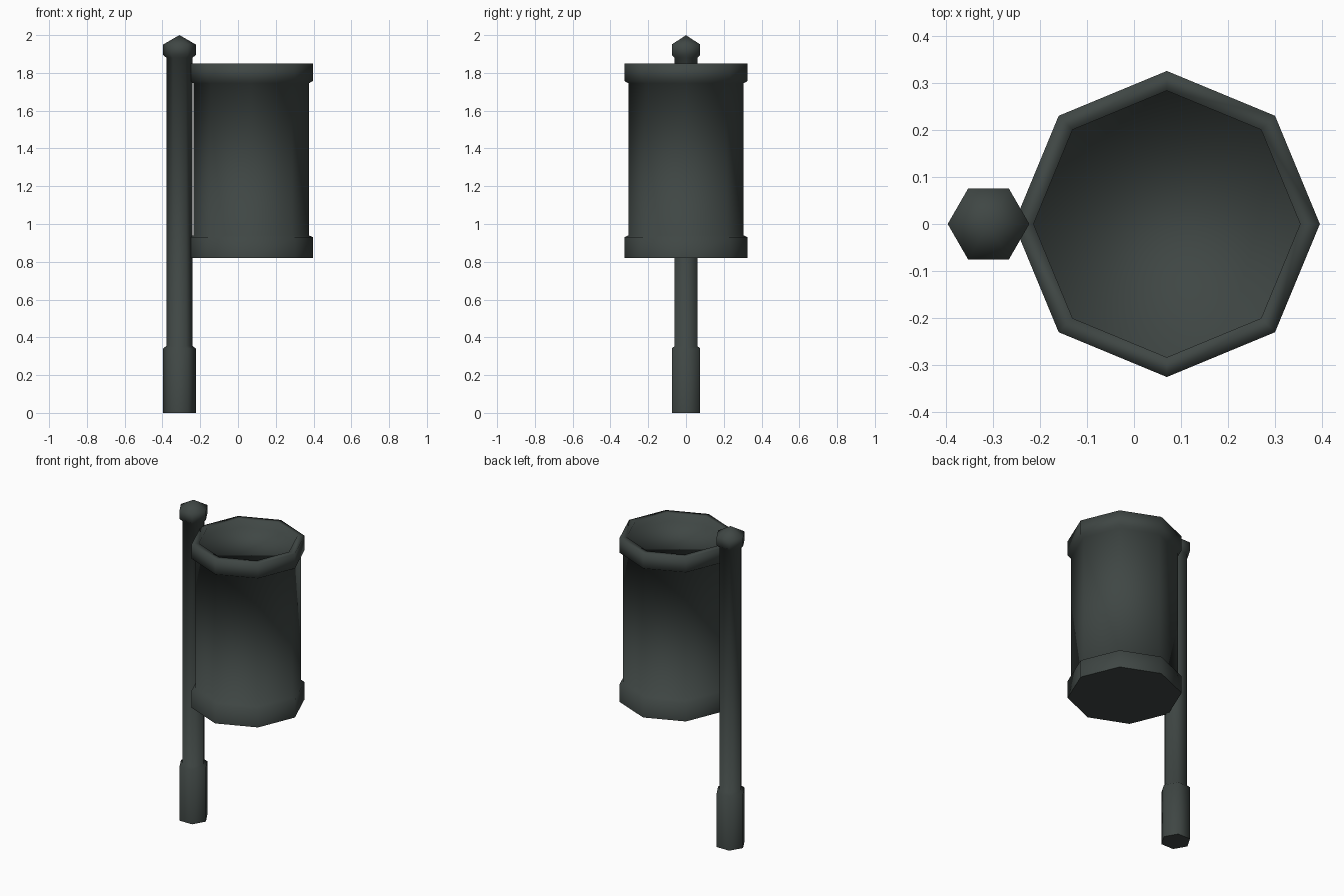
import bpy, bmesh, math

if "Cube" in bpy.data.objects:
    bpy.data.objects.remove(bpy.data.objects["Cube"])

metal = bpy.data.materials.new("dark green grey metal")
metal.diffuse_color = (0.05, 0.062, 0.058, 1)
metal.use_nodes = True
metal.node_tree.nodes["Principled BSDF"].inputs["Base Color"].default_value = metal.diffuse_color


def lathe(name, x, sides, profile):
    """Stack of polygon rings (radius, z), closed at both ends; radius 0 is a tip."""
    bm = bmesh.new()
    rings = []
    for r, z in profile:
        if r == 0:
            rings.append([bm.verts.new((x, 0, z))] * sides)
        else:
            rings.append([bm.verts.new((x + r * math.cos(2 * math.pi * i / sides),
                                        r * math.sin(2 * math.pi * i / sides), z))
                          for i in range(sides)])
    for a, b in zip(rings, rings[1:]):
        for i in range(sides):
            j = (i + 1) % sides
            quad = list(dict.fromkeys((a[i], a[j], b[j], b[i])))
            bm.faces.new(quad).smooth = True
    bm.faces.new(rings[0][::-1])                 # flat underside
    if profile[-1][0] > 0:
        bm.faces.new(rings[-1]).smooth = True    # top or recessed floor
    bmesh.ops.recalc_face_normals(bm, faces=bm.faces)
    mesh = bpy.data.meshes.new(name)
    bm.to_mesh(mesh)
    bm.free()
    mesh.materials.append(metal)
    obj = bpy.data.objects.new(name, mesh)
    bpy.context.collection.objects.link(obj)
    return obj


# Hexagonal post with a thicker foot and a pointed cap
lathe("post", -0.31, 6, [
    (0.087, 0), (0.087, 0.34), (0.069, 0.355),
    (0.069, 1.88), (0.087, 1.895), (0.087, 1.95), (0, 2.0)])

# Octagonal bin with a band at each end and a recessed top
lathe("bin", 0.07, 8, [
    (0.326, 0.82), (0.326, 0.93), (0.305, 0.94),
    (0.305, 1.745), (0.326, 1.757), (0.326, 1.85),
    (0.284, 1.85), (0.284, 1.80)])
